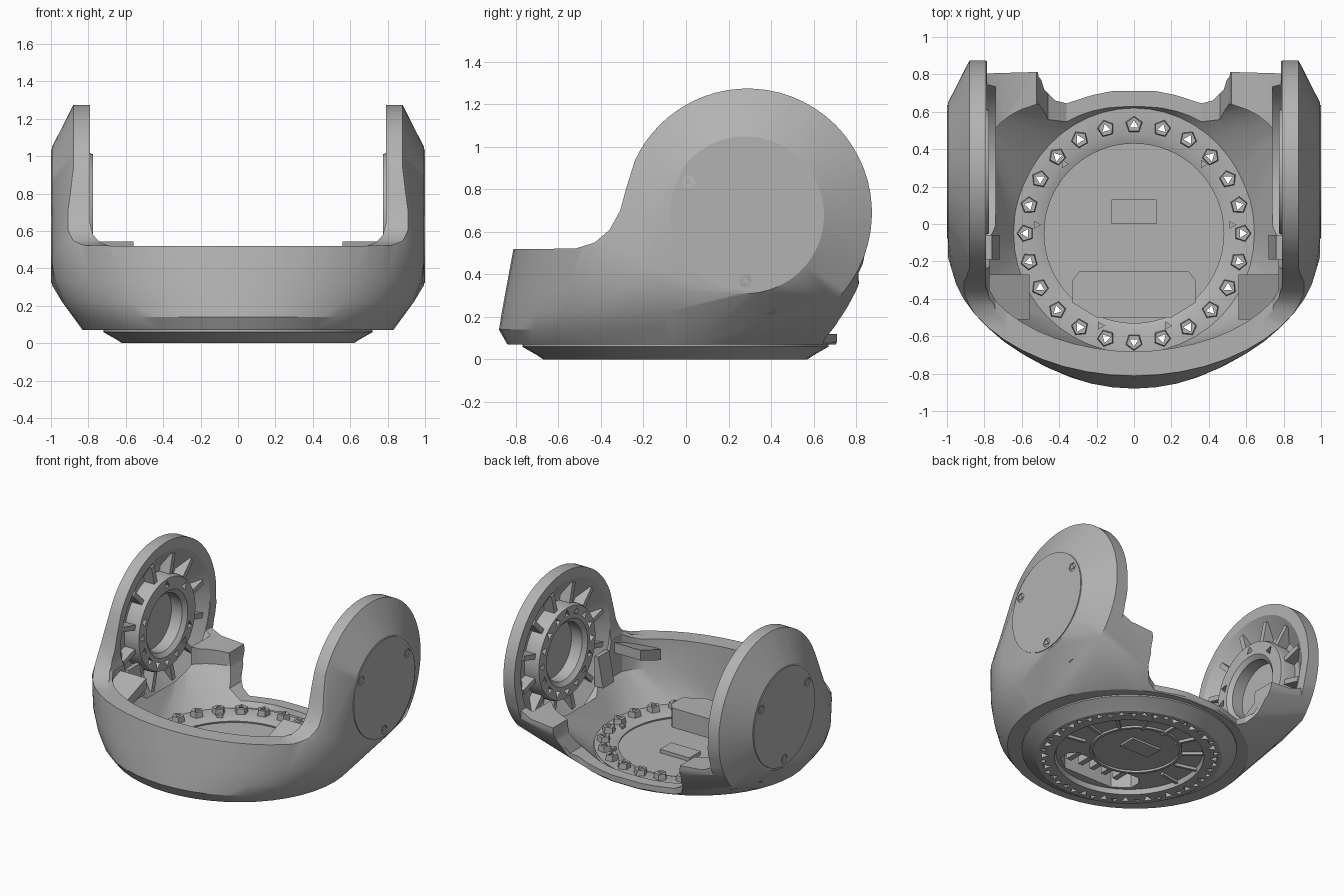
import bpy, bmesh
from math import sin, cos, pi, radians
from mathutils import Vector

if "Cube" in bpy.data.objects:
    bpy.data.objects.remove(bpy.data.objects["Cube"], do_unlink=True)

grey = bpy.data.materials.new("plain_grey")
grey.use_nodes = True
tone = (0.45, 0.45, 0.45, 1)
grey.diffuse_color = tone
grey.node_tree.nodes["Principled BSDF"].inputs["Base Color"].default_value = tone
parts = []


def place(axis, u, v, t):
    return {"x": (t, u, v), "y": (u, t, v), "z": (u, v, t)}[axis]


def add_prism(bm, pts, axis, a, b):
    lo = [bm.verts.new(place(axis, u, v, a)) for u, v in pts]
    hi = [bm.verts.new(place(axis, u, v, b)) for u, v in pts]
    bm.faces.new(lo)
    bm.faces.new(hi)
    for i in range(len(pts)):
        j = (i + 1) % len(pts)
        bm.faces.new((lo[i], lo[j], hi[j], hi[i]))


def add_box(bm, x, y, z):
    add_prism(bm, [(x[0], y[0]), (x[1], y[0]), (x[1], y[1]), (x[0], y[1])], "z", *z)


def add_lathe(bm, profile, n, centre, axis="z", phase=0.0):
    """Closed (radius, height) loop turned around an axis through centre."""
    rows, made = [], []
    for i in range(n):
        a = phase + 2 * pi * i / n
        rows.append([bm.verts.new(place(axis, centre[0] + r * cos(a), centre[1] + r * sin(a), h))
                     for r, h in profile])
        made += rows[-1]
    k = len(profile)
    for i in range(n):
        p, q = rows[i], rows[(i + 1) % n]
        for j in range(k):
            m = (j + 1) % k
            if profile[j][0] == 0 and profile[m][0] == 0:
                continue
            bm.faces.new((p[j], p[m], q[m], q[j]))
    bmesh.ops.remove_doubles(bm, verts=made, dist=1e-5)


def add_rod(bm, r, a, b, n, centre, axis="z", phase=0.0, r2=None):
    add_lathe(bm, [(0, a), (r, a), (r if r2 is None else r2, b), (0, b)], n, centre, axis, phase)


def finish(bm, name, mirror=False, keep=True):
    if mirror:
        geom = bmesh.ops.duplicate(bm, geom=bm.verts[:] + bm.edges[:] + bm.faces[:])["geom"]
        for v in [g for g in geom if isinstance(g, bmesh.types.BMVert)]:
            v.co.x = -v.co.x
    bmesh.ops.recalc_face_normals(bm, faces=bm.faces[:])
    mesh = bpy.data.meshes.new(name)
    bm.to_mesh(mesh)
    bm.free()
    mesh.materials.append(grey)
    obj = bpy.data.objects.new(name, mesh)
    bpy.context.collection.objects.link(obj)
    if keep:
        parts.append(obj)
    return obj


def combine(target, cutter, how="DIFFERENCE", drop=True):
    mod = target.modifiers.new("cut", "BOOLEAN")
    mod.operation, mod.solver, mod.object = how, "EXACT", cutter
    bpy.context.view_layer.objects.active = target
    bpy.ops.object.modifier_apply(modifier=mod.name)
    if drop:
        bpy.data.objects.remove(cutter, do_unlink=True)


def cut_profile(target, half, axis, a, b, name):
    """Cut a left-right symmetric outline through the target."""
    bm = bmesh.new()
    add_prism(bm, half + [(-x, v) for x, v in reversed(half)], axis, a, b)
    combine(target, finish(bm, name, keep=False))


def ring(z, rx, front, back, cy, clamp=9.0, square=1.0, n=48):
    """Egg-shaped outline with separate front and back depths."""
    out = []
    for i in range(n):
        c, s = cos(2 * pi * i / n), sin(2 * pi * i / n)
        p = square if s > 0 else 1.0
        x = rx * abs(c) ** p * (1 if c > 0 else -1)
        depth = (back - cy) * abs(s) ** p if s > 0 else (cy - front) * s
        out.append((max(-clamp, min(clamp, x)), cy + depth, z))
    return out


def arc(r, cy, cz, start, stop, step):
    return [(cy + r * cos(radians(a)), cz + r * sin(radians(a))) for a in range(start, stop, step)]


def hull(points, name, keep):
    bm = bmesh.new()
    for p in points:
        bm.verts.new(p)
    bmesh.ops.convex_hull(bm, input=bm.verts[:])
    bmesh.ops.delete(bm, geom=[v for v in bm.verts if not v.link_faces], context="VERTS")
    return finish(bm, name, keep=keep)


HUB = (0.28, 0.68)      # arm pivot, y and z
BASE = (0.0, -0.05)     # turntable centre, x and y

# Outer shell: convex body trimmed by the side profile
body = ring(0.07, 0.83, -0.84, 0.71, -0.06) + ring(0.14, 0.88, -0.88, 0.75, -0.1, square=0.9)
body += ring(0.22, 0.94, -0.867, 0.79, -0.1, square=0.8) + ring(0.33, 0.985, -0.847, 0.81, -0.1, square=0.75)
body += [p for p in ring(0.53, 0.985, -0.81, 0.3, -0.15) if p[1] < -0.14]
for side in (1, -1):
    body += [(side * 0.994, y, z) for y, z in arc(0.37, *HUB, 0, 360, 8)]
    body += [(side * 0.88, y, z) for y, z in arc(0.585, 0.29, 0.69, -45, 226, 6)]
    body.append((side * 0.994, -0.18, 0.43))
shell = hull(body, "yoke_shell", True)

outline = [(-1, 0), (-1, 0.52), (-0.52, 0.522), (-0.43, 0.55), (-0.36, 0.61), (-0.31, 0.7), (-0.28, 0.81)]
outline += arc(0.585, 0.29, 0.69, 155, -21, -5) + [(0.81, 0.32), (0.81, 0.24), (0.66, 0.0)]
bm = bmesh.new()
add_prism(bm, outline, "x", -1.2, 1.2)
combine(shell, finish(bm, "side_outline", keep=False), "INTERSECT")

# Gap between the arms, with rounded lower corners
cut_profile(shell, [(0.69, 0.521), (0.74, 0.54), (0.775, 0.58), (0.79, 0.64), (0.79, 1.5)],
            "y", -1.2, 1.2, "arm_gap")

# Bowl
bowl = ring(0.085, 0.64, -0.69, 0.62, -0.05)
for z in (0.3, 0.62):
    bowl += ring(z, 0.85, -0.68, 0.67, -0.15, 0.772, 0.5)
combine(shell, hull(bowl, "bowl", False))

# Rear opening with a wavy lower lip, and low flat tabs beside it
cut_profile(shell, [(0.36, 0.12), (0.46, 0.18), (0.51, 0.3), (0.52, 0.395), (0.7, 0.41), (0.785, 0.45),
                    (0.785, 1.4)], "y", 0.5, 1.2, "rear_opening")
cut_profile(shell, [(0.12, 0.71), (0.22, 0.69), (0.36, 0.645), (0.42, 0.66), (0.48, 0.72),
                    (0.51, 0.813), (0.785, 0.805), (0.785, 1.2)], "z", -0.1, 1.4, "rear_lip")

# Floor hole and round recesses in the arms
bm = bmesh.new()
add_rod(bm, 0.62, -0.1, 0.2, 64, BASE)
combine(shell, finish(bm, "floor_hole", keep=False))
bm = bmesh.new()
add_lathe(bm, [(0, 0.74), (0.52, 0.74), (0.52, 0.79), (0.38, 0.887), (0, 0.887)], 48, HUB, "x")
combine(shell, finish(bm, "arm_recess", True, False))

# Arm hubs with a circle of sockets
bm = bmesh.new()
add_lathe(bm, [(0.21, 0.8), (0.24, 0.775), (0.33, 0.775), (0.34, 0.8), (0.34, 0.9), (0.21, 0.9)], 48, HUB, "x")
hubs = finish(bm, "arm_hubs", True)
bm = bmesh.new()
for i in range(16):
    a = 2 * pi * i / 16
    add_rod(bm, 0.032, 0.7, 0.82, 3, (HUB[0] + 0.285 * cos(a), HUB[1] + 0.285 * sin(a)), "x", a)
combine(hubs, finish(bm, "hub_sockets", True, False))


def add_spoke(bm, centre, a, inner, outer, width, axis, lo, hi):
    c, d, s = Vector(centre), Vector((cos(a), sin(a))), Vector((-sin(a), cos(a))) * width
    add_prism(bm, [c + d * inner - s, c + d * outer - s, c + d * outer + s, c + d * inner + s], axis, lo, hi)


# Radial ribs behind the hubs
bm = bmesh.new()
for i in range(12):
    add_spoke(bm, HUB, 2 * pi * (i + 0.5) / 12, 0.32, 0.48, 0.018, "x", 0.805, 0.89)
finish(bm, "arm_ribs", True)

# Outer arm caps with three screws each
bm = bmesh.new()
add_rod(bm, 0.357, 0.97, 1.0, 48, HUB, "x")
caps = finish(bm, "arm_caps", True)
holes, pins = bmesh.new(), bmesh.new()
for at in arc(0.31, *HUB, 30, 271, 120):
    add_rod(holes, 0.034, 0.99, 1.1, 6, at, "x")
    add_rod(pins, 0.02, 0.98, 0.999, 3, at, "x", pi / 2)
combine(caps, finish(holes, "screw_holes", True, False))
finish(pins, "cap_screws", True)

# Turntable ring and its bolts, pierced by triangular holes
bm = bmesh.new()
add_lathe(bm, [(0.5, 0), (0.62, 0), (0.65, 0.02), (0.72, 0.06), (0.72, 0.075), (0.645, 0.075),
               (0.645, 0.09), (0.53, 0.09), (0.48, 0.07)], 64, BASE)
turntable = finish(bm, "turntable_ring")
bolts, through, shallow = bmesh.new(), bmesh.new(), bmesh.new()
for i in range(24):
    a, b = 2 * pi * i / 24, 2 * pi * (i + 0.5) / 24
    at = (BASE[0] + 0.58 * cos(a), BASE[1] + 0.58 * sin(a))
    add_rod(bolts, 0.048, 0.08, 0.13, 5, at, "z", a, 0.042)
    add_rod(through, 0.027, -0.1, 0.3, 3, at, "z", a)
    add_rod(shallow, 0.034, -0.1, 0.035, 3, (BASE[0] + 0.57 * cos(b), BASE[1] + 0.57 * sin(b)), "z", b + pi)
bolts = finish(bolts, "floor_bolts")
through = finish(through, "bolt_holes", keep=False)
combine(bolts, through, drop=False)
combine(turntable, through)
combine(turntable, finish(shallow, "underside_pockets", keep=False))

# Small pegs inside the bolt circle
bm = bmesh.new()
for a in (5, 45, 135, 175, 250, 290):
    add_rod(bm, 0.025, 0.06, 0.105, 3, (0.525 * cos(radians(a)), BASE[1] + 0.525 * sin(radians(a))))
finish(bm, "small_pegs")

# Floor plate with a raised front housing, hollow below
bm = bmesh.new()
add_rod(bm, 0.49, 0.035, 0.058, 64, BASE)
plate = finish(bm, "floor_plate")


def bay(grow, a, b, name):
    m = bmesh.new()
    w, back = 0.31 + grow, -0.27 + grow
    add_prism(m, [(-w, -0.4 - grow), (-0.2, -0.48 - grow), (0.2, -0.48 - grow), (w, -0.4 - grow),
                  (w, back - 0.05), (w - 0.04, back), (0.04 - w, back), (-w, back - 0.05)], "z", a, b)
    return finish(m, name, keep=False)


combine(plate, bay(0.02, 0.045, 0.2, "housing"), "UNION")
combine(plate, bay(0.0, 0.0, 0.185, "housing_hollow"))

# Slats inside the housing, connector block and underside ribs
bm = bmesh.new()
for i in range(5):
    x = -0.2 + 0.1 * i
    add_box(bm, (x - 0.02, x + 0.02), (-0.44, -0.26), (0.08, 0.19))
finish(bm, "housing_slats")
bm = bmesh.new()
add_box(bm, (-0.12, 0.12), (0.0, 0.13), (0.02, 0.085))
finish(bm, "connector_block")
bm = bmesh.new()
add_lathe(bm, [(0.29, 0.02), (0.31, 0.02), (0.31, 0.045), (0.29, 0.045)], 48, (0, 0.02))
for i in range(9):
    add_spoke(bm, BASE, radians(-10 + 25 * i), 0.34, 0.505, 0.01, "z", 0.015, 0.045)
finish(bm, "underside_ribs")

# Sloping corner ledges behind the front wall, and small gussets on the arms
bm = bmesh.new()
add_prism(bm, [(-0.27, 0.545), (-0.27, 0.47), (-0.51, 0.38), (-0.51, 0.46)], "x", 0.56, 0.785)
finish(bm, "corner_ledges", True)
bm = bmesh.new()
add_prism(bm, [(0.72, 0.3), (0.79, 0.3), (0.79, 0.52), (0.76, 0.52)], "y", -0.19, -0.06)
finish(bm, "arm_gussets", True)

# Smooth curved faces, keep edges crisp
bpy.ops.object.select_all(action="DESELECT")
for obj in parts:
    obj.select_set(True)
bpy.context.view_layer.objects.active = shell
bpy.ops.object.shade_smooth_by_angle(angle=radians(25))
